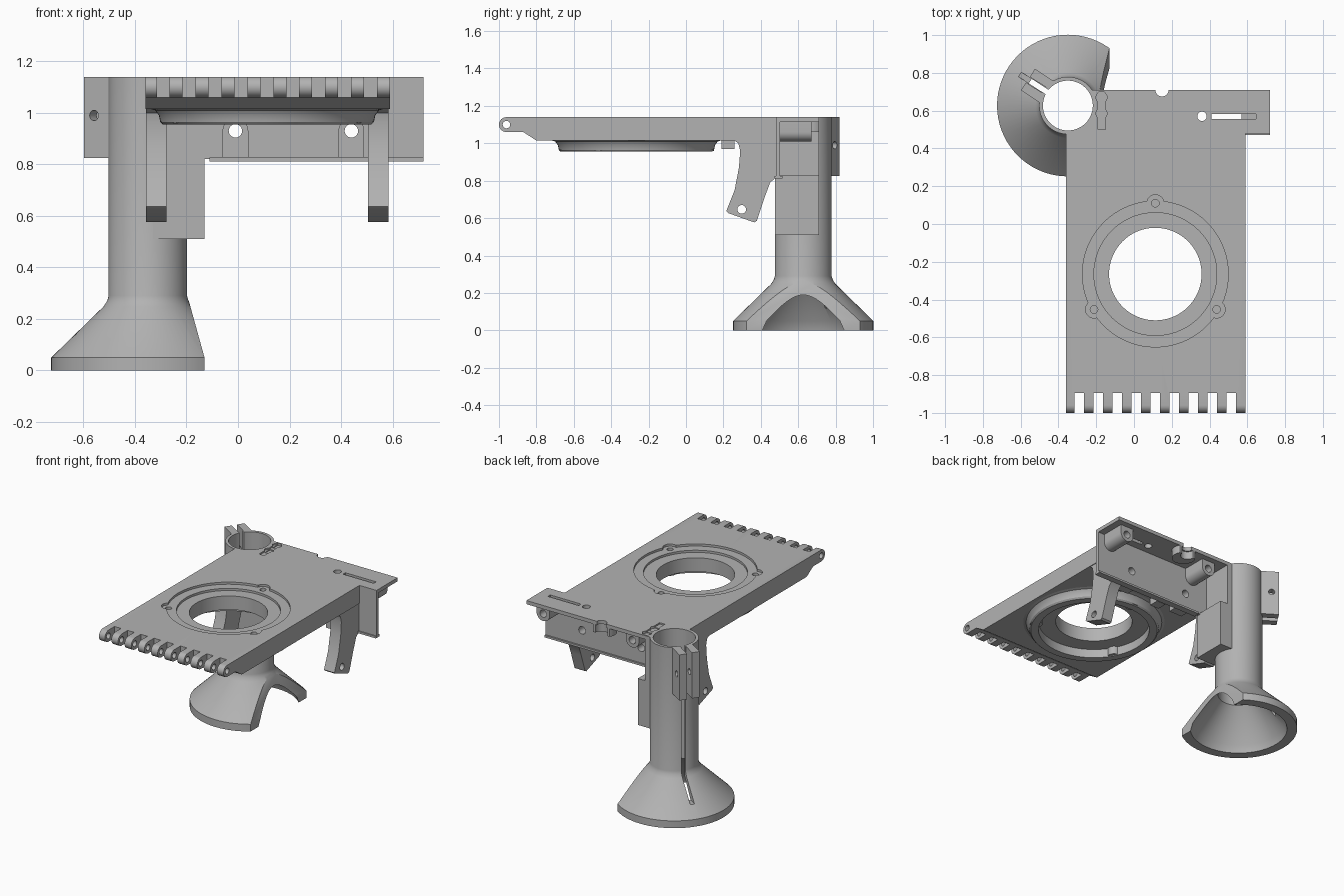
import bpy, bmesh, math
from mathutils import Vector

old = bpy.data.objects.get("Cube")
if old:
    bpy.data.objects.remove(old)

grey = bpy.data.materials.new("plain grey")
grey.use_nodes = True
grey.diffuse_color = (0.45, 0.45, 0.45, 1)
grey.node_tree.nodes["Principled BSDF"].inputs["Base Color"].default_value = (0.45, 0.45, 0.45, 1)

PLACE = {"x": lambda a, b, h: (h, a, b), "y": lambda a, b, h: (a, h, b), "z": lambda a, b, h: (a, b, h)}


def finish(name, bm):
    bmesh.ops.recalc_face_normals(bm, faces=bm.faces)
    mesh = bpy.data.meshes.new(name)
    bm.to_mesh(mesh)
    bm.free()
    mesh.materials.append(grey)
    ob = bpy.data.objects.new(name, mesh)
    bpy.context.collection.objects.link(ob)
    return ob


def prism(name, pts, axis, lo, hi):
    """Extrude a flat outline along one axis."""
    bm = bmesh.new()
    ends = [[bm.verts.new(PLACE[axis](a, b, h)) for a, b in pts] for h in (lo, hi)]
    for ring in ends:
        bm.faces.new(ring)
    n = len(pts)
    for i in range(n):
        j = (i + 1) % n
        bm.faces.new((ends[0][i], ends[0][j], ends[1][j], ends[1][i]))
    return finish(name, bm)


def box(name, x0, x1, y0, y1, z0, z1):
    return prism(name, [(x0, y0), (x1, y0), (x1, y1), (x0, y1)], "z", z0, z1)


def arc(a, b, r, start=0, end=360, n=32):
    full = abs(end - start) == 360
    steps = n if full else n + 1
    angles = [math.radians(start + (end - start) * i / n) for i in range(steps)]
    return [(a + r * math.cos(t), b + r * math.sin(t)) for t in angles]


def cyl(name, axis, a, b, r, lo, hi, n=32):
    return prism(name, arc(a, b, r, n=n), axis, lo, hi)


def lathe(name, profile, cx, cy, n=72):
    """Spin a closed radius/height outline around a vertical axis."""
    bm = bmesh.new()
    rings = [[bm.verts.new((x, y, z)) for x, y in arc(cx, cy, r, n=n)] for r, z in profile]
    for k, ring in enumerate(rings):
        nxt = rings[(k + 1) % len(rings)]
        for i in range(n):
            j = (i + 1) % n
            bm.faces.new((ring[i], ring[j], nxt[j], nxt[i]))
    return finish(name, bm)


def cut(target, *cutters):
    for c in cutters:
        mod = target.modifiers.new("cut", "BOOLEAN")
        mod.operation, mod.solver, mod.object = "DIFFERENCE", "EXACT", c
        with bpy.context.temp_override(object=target, active_object=target):
            bpy.ops.object.modifier_apply(modifier=mod.name)
        bpy.data.objects.remove(c)


TX, TY = -0.35, 0.627     # tube centre
RX, RY = 0.113, -0.265    # ring centre
LUGS = [(RX + 0.375 * math.cos(math.radians(a)), RY + 0.375 * math.sin(math.radians(a))) for a in (90, 210, 330)]


def bore():
    return cyl("bore", "z", TX, TY, 0.132, 0.3, 1.3, 64)


# Main plate with rounded, bevelled front edge
outline = [(0.5, 1.14)] + arc(-0.96, 1.1, 0.04, 90, 270, 12) + [(-0.87, 1.06), (-0.8, 1.015), (0.5, 1.015)]
plate = prism("main_plate", outline, "x", -0.36, 0.59)
for i in range(9):
    x = -0.315 + 0.1005 * i
    cut(plate, box("gap", x, x + 0.05, -1.1, -0.895, 1, 1.2))
cut(plate, cyl("pin_hole", "x", -0.96, 1.1, 0.02, -0.5, 0.7),
    cyl("ring_recess", "z", RX, RY, 0.386, 1.125, 1.2, 72),
    cyl("inner_recess", "z", RX, RY, 0.325, 1.11, 1.2, 72),
    cyl("opening", "z", RX, RY, 0.245, 0.9, 1.2, 72))
for x, y in LUGS:
    cut(plate, cyl("lug_recess", "z", x, y, 0.045, 1.125, 1.2), cyl("lug_hole", "z", x, y, 0.02, 0.9, 1.2))
cut(plate, bore())

# Flared ring under the plate, with its screw lugs
lathe("under_ring", [(0.47, 1.02), (0.435, 1.01), (0.42, 0.99), (0.415, 0.965), (0.405, 0.955),
                     (0.355, 0.955), (0.355, 1.02)], RX, RY)
for i, (x, y) in enumerate(LUGS):
    lug = cyl("ring_lug_%d" % i, "z", x, y, 0.04, 0.96, 1.02)
    cut(lug, cyl("lug_hole", "z", x, y, 0.02, 0.9, 1.2))

# Thin shelf behind the plate
shelf = prism("rear_shelf", [(-0.36, 0.48), (0.72, 0.48), (0.72, 0.71), (-0.36, 0.71)], "z", 1.115, 1.14)
cut(shelf, bore(), cyl("notch", "z", 0.148, 0.71, 0.035, 1, 1.2),
    cyl("round_hole", "z", 0.36, 0.57, 0.025, 1, 1.2),
    box("slot", 0.41, 0.645, 0.557, 0.583, 1, 1.2),
    cyl("nut_pocket", "z", -0.172, 0.585, 0.033, 1.125, 1.2, 6),
    cyl("nut_pocket_rear", "z", -0.172, 0.67, 0.033, 1.125, 1.2, 6),
    box("nut_channel", -0.19, -0.15, 0.5, 0.69, 1.13, 1.2))

# Rear wall and its bottom lip
wall = box("rear_wall", -0.2, 0.72, 0.48, 0.503, 0.82, 1.13)
box("wall_lip", -0.11, 0.72, 0.472, 0.515, 0.812, 0.826)
for i, x in enumerate((-0.01, 0.44)):
    shape = [(x - 0.05, 0.826)] + [(x + 0.05, 0.826)] + arc(x, 0.93, 0.05, 0, 180, 16)
    boss = prism("front_boss_%d" % i, shape, "y", 0.4, 0.485)
    cut(boss, cyl("screw_hole", "y", x, 0.93, 0.026, 0.3, 0.6))
    cut(wall, cyl("screw_hole", "y", x, 0.93, 0.026, 0.3, 0.6))
    box("plate_stop_%d" % i, x - 0.035, x + 0.035, 0.19, 0.26, 0.97, 1.02)

# Screw bosses and cup inside the rear bay
for i, x in enumerate((-0.06, 0.62)):
    shape = [(x + 0.05, 1.12), (x - 0.05, 1.12)] + arc(x, 1.06, 0.05, 180, 360, 16)
    boss = prism("rear_boss_%d" % i, shape, "y", 0.5, 0.67)
    cut(boss, cyl("screw_hole", "y", x, 1.06, 0.025, 0.55, 0.8))
cup = cyl("cable_cup", "z", 0.148, 0.67, 0.075, 1.06, 1.12)
cut(cup, cyl("cup_hole", "z", 0.148, 0.71, 0.045, 1, 1.2), box("cup_trim", 0, 0.3, 0.71, 0.9, 1, 1.2))

# Curved hinge legs
leg = [(0.25, 1.02), (0.28, 1.0), (0.29, 0.96), (0.283, 0.87), (0.26, 0.75), (0.222, 0.655), (0.215, 0.637),
       (0.225, 0.627), (0.365, 0.577), (0.378, 0.585), (0.42, 0.71), (0.45, 0.79), (0.49, 0.825), (0.49, 1.02)]
for side, x in (("right", -0.357), ("left", 0.505)):
    ob = prism(side + "_leg", leg, "x", x, x + 0.08)
    cut(ob, cyl("leg_hole", "x", 0.298, 0.647, 0.023, -0.6, 0.8), bore())

# Block joining the tube to the wall
block = box("tube_block", -0.33, -0.13, 0.475, 0.71, 0.51, 0.83)
upper = box("tube_block_upper", -0.33, -0.185, 0.475, 0.71, 0.82, 1.13)
cut(block, bore())
cut(upper, bore())

# Tube with flared, hollow foot
tube = lathe("tube_and_foot", [(0.152, 1.14), (0.152, 0.29), (0.158, 0.27), (0.172, 0.248), (0.375, 0.05),
                               (0.375, 0), (0.31, 0), (0.295, 0.05), (0.132, 0.25), (0.132, 1.14)], TX, TY)
cut(tube, prism("foot_trim", [(-0.195, 0.285), (-0.13, 0.05), (-0.13, -0.1), (0.4, -0.1), (0.4, 0.285)], "y", 0, 1.3))

# Split clamp ears on the tube, with the slit running down into the foot
u = Vector((math.cos(math.radians(147)), math.sin(math.radians(147))))
v = Vector((-u.y, u.x))


def radial(name, r0, r1, half, z0, z1):
    c = Vector((TX, TY))
    pts = [c + u * r + v * t for r, t in ((r0, -half), (r1, -half), (r1, half), (r0, half))]
    return prism(name, [tuple(p) for p in pts], "z", z0, z1)


ears = radial("clamp_ears", 0.1, 0.252, 0.068, 0.825, 1.14)
bolt = cyl("bolt_hole", "z", 0, 0, 0.02, -0.3, 0.3)
spot = Vector((TX, TY)) + u * 0.205
bolt.rotation_euler = Vector((v.x, v.y, 0)).to_track_quat("Z", "Y").to_euler()
bolt.location = (spot.x, spot.y, 0.99)
bpy.context.view_layer.update()
cut(ears, bore(), radial("slit", 0.05, 0.4, 0.018, 0.1, 1.3), bolt)
cut(tube, radial("slit", 0.05, 0.4, 0.014, 0.12, 1.3))

# Smooth curved faces, keep hard edges
bpy.ops.object.select_all(action="DESELECT")
for ob in bpy.context.scene.objects:
    if ob.type == "MESH" and ob.data.materials and ob.data.materials[0] == grey:
        ob.select_set(True)
        bpy.context.view_layer.objects.active = ob
bpy.ops.object.shade_smooth_by_angle(angle=math.radians(30))
